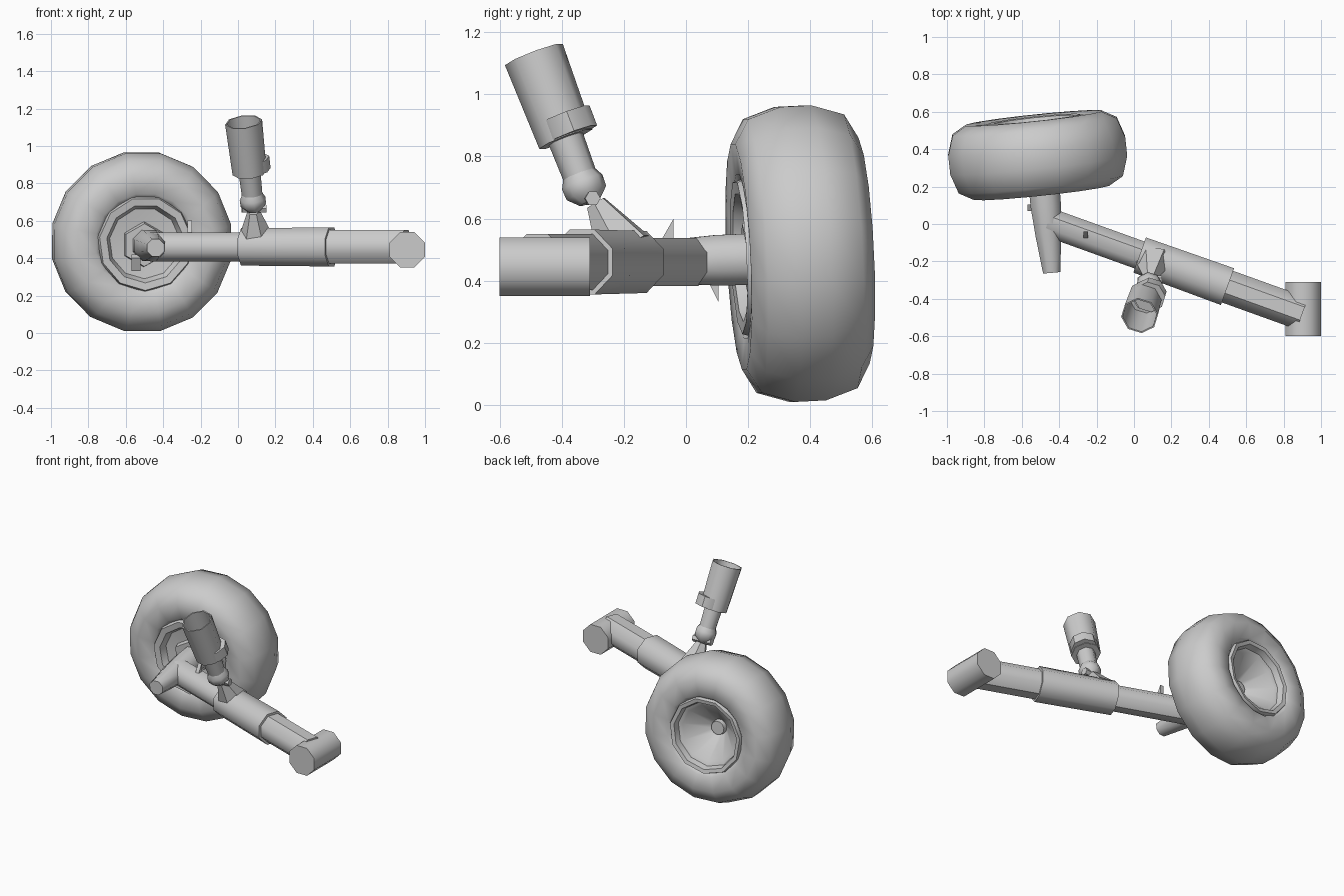
import bpy, bmesh, math
from mathutils import Vector

if "Cube" in bpy.data.objects:
    bpy.data.objects.remove(bpy.data.objects["Cube"])


def turned(name, start, end, profile, sides=8, phase=0.5, angle=45, closed=False):
    """Turn (radius, distance) points about the axis start -> end; distance 0..1 spans it."""
    start, end = Vector(start), Vector(end)
    axis = end - start
    d = axis.normalized()
    ref = Vector((0, 0, 1))
    u = (ref - d * ref.dot(d)).normalized()
    v = d.cross(u)
    bm = bmesh.new()
    rings = []
    for r, t in profile:
        c = start + axis * t
        ring = []
        for i in range(sides):
            a = 2 * math.pi * (i + phase) / sides
            ring.append(bm.verts.new(c + (u * math.cos(a) + v * math.sin(a)) * r))
        rings.append(ring)
    pairs = list(zip(rings, rings[1:]))
    if closed:
        pairs.append((rings[-1], rings[0]))
    for a, b in pairs:
        for i in range(sides):
            j = (i + 1) % sides
            bm.faces.new((a[i], a[j], b[j], b[i]))
    if not closed:
        bm.faces.new(rings[0])
        bm.faces.new(rings[-1])
    return finish(name, bm, angle)


def finish(name, bm, angle):
    bmesh.ops.recalc_face_normals(bm, faces=bm.faces)
    mesh = bpy.data.meshes.new(name)
    bm.to_mesh(mesh)
    bm.free()
    ob = bpy.data.objects.new(name, mesh)
    bpy.context.collection.objects.link(ob)
    bpy.ops.object.select_all(action='DESELECT')
    ob.select_set(True)
    bpy.context.view_layer.objects.active = ob
    bpy.ops.object.shade_smooth_by_angle(angle=math.radians(angle))
    return ob


def tube(name, start, end, r0, r1=None, sides=8):
    return turned(name, start, end, [(r0, 0), (r0 if r1 is None else r1, 1)], sides)


def fin(name, points, thickness):
    """Thin triangular tab in the y-z plane."""
    bm = bmesh.new()
    f = bm.faces.new([bm.verts.new(p) for p in points])
    ext = bmesh.ops.extrude_face_region(bm, geom=[f])
    moved = [g for g in ext['geom'] if isinstance(g, bmesh.types.BMVert)]
    bmesh.ops.translate(bm, verts=moved, vec=(thickness, 0, 0))
    return finish(name, bm, 20)


# Wheel: steered and slightly cambered
hub = Vector((-0.515, 0.368, 0.487))
spin = Vector((-0.105, 0.993, 0.05)).normalized()
side = [(0.24, 0.16), (0.27, 0.19), (0.37, 0.20), (0.45, 0.155), (0.485, 0.05)]
tyre = [(r, -t) for r, t in side] + [(r, t) for r, t in reversed(side)]
turned("tyre", hub, hub + spin, tyre, 16, 0.5, 60, closed=True)
rim = [(0.04, -0.13), (0.19, -0.15), (0.21, -0.195), (0.25, -0.20), (0.262, -0.16),
       (0.262, 0.16), (0.25, 0.195), (0.225, 0.19), (0.215, 0.15), (0.19, 0.14),
       (0.05, 0.0), (0.045, 0.03)]
turned("wheel_rim", hub, hub + spin, rim, 11, 0.5, 40)

# Steering knuckle and hub flange
turned("knuckle", (-0.44, -0.26, 0.455), (-0.485, 0.25, 0.47),
       [(0.05, 0), (0.075, 0.4), (0.088, 0.7), (0.09, 1)], 8)
turned("hub_flange", (-0.50, 0.19, 0.47), (-0.505, 0.25, 0.475), [(0.115, 0), (0.125, 1)], 6, 0)

# Axle arm, stepped along one straight line
def on_axle(x, z=0.46):
    return (x, -0.155 - 0.36 * x, z)

tube("axle_inner", on_axle(-0.46), on_axle(0.06), 0.083)
turned("axle_sleeve", on_axle(0.03), on_axle(0.50), [(0.108, 0), (0.113, 1)], 8)
tube("axle_outer", on_axle(0.48), on_axle(0.90), 0.097)
tube("pivot_sleeve", (0.905, -0.60, 0.445), (0.905, -0.31, 0.445), 0.102)

# Small tabs on the arm and knuckle
fin("axle_tab", [(-0.27, -0.08, 0.53), (-0.27, -0.04, 0.60), (-0.27, -0.04, 0.52)], 0.025)
fin("knuckle_tab", [(-0.57, 0.07, 0.40), (-0.57, 0.105, 0.33), (-0.57, 0.105, 0.42)], 0.05)

# Shock strut: bracket, joint, rod, collar and open cylinder
tube("strut_bracket", (0.10, -0.20, 0.50), (0.085, -0.29, 0.65), 0.10, 0.035, 6)
top, foot = Vector((0.03, -0.49, 1.128)), Vector((0.083, -0.318, 0.675))

def on_strut(f):
    return foot.lerp(top, f)

turned("strut_joint", on_strut(-0.05), on_strut(0.17),
       [(0.035, 0), (0.068, 0.3), (0.07, 0.65), (0.05, 1)], 8)
tube("strut_rod", on_strut(0.1), on_strut(0.5), 0.055, 0.06)
shift = Vector((0.028, 0.022, 0.01))
tube("strut_collar", on_strut(0.41) + shift, on_strut(0.55) + shift, 0.086)
turned("strut_cylinder", on_strut(0.40), top,
       [(0.092, 0), (0.1, 1), (0.092, 1), (0.085, 0.1)], 8)
tube("joint_pin", (0.02, -0.31, 0.665), (0.15, -0.30, 0.665), 0.025, sides=6)
